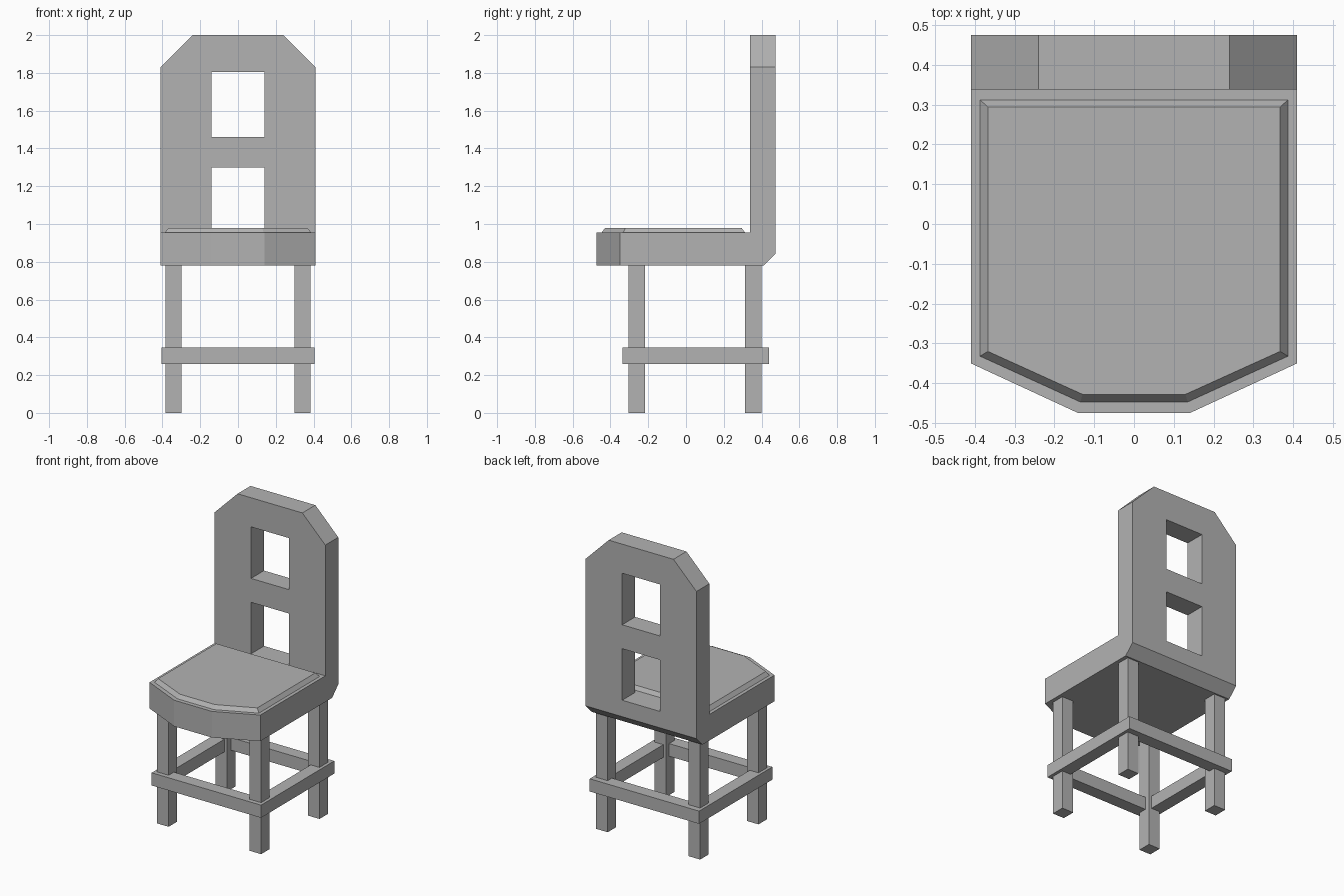
import bpy
import bmesh
from mathutils import Vector

default = bpy.data.objects.get("Cube")
if default:
    bpy.data.objects.remove(default, do_unlink=True)

GREY = (0.45, 0.45, 0.45, 1)
mat = bpy.data.materials.new("plain grey")
mat.use_nodes = True
mat.diffuse_color = GREY
mat.node_tree.nodes["Principled BSDF"].inputs["Base Color"].default_value = GREY


def finish(name, bm):
    bmesh.ops.recalc_face_normals(bm, faces=bm.faces)
    mesh = bpy.data.meshes.new(name)
    bm.to_mesh(mesh)
    bm.free()
    mesh.materials.append(mat)
    obj = bpy.data.objects.new(name, mesh)
    bpy.context.collection.objects.link(obj)
    return obj


def loft(bottom, top):
    """Closed solid between two matching outlines."""
    bm = bmesh.new()
    a = [bm.verts.new(p) for p in bottom]
    b = [bm.verts.new(p) for p in top]
    bm.faces.new(a)
    bm.faces.new(b)
    for i in range(len(a)):
        j = (i + 1) % len(a)
        bm.faces.new((a[i], a[j], b[j], b[i]))
    return bm


def box(name, lo, hi):
    bm = bmesh.new()
    bmesh.ops.create_cube(bm, size=1)
    lo, hi = Vector(lo), Vector(hi)
    for v in bm.verts:
        v.co = (lo + hi) / 2 + v.co * (hi - lo)
    return finish(name, bm)


def seat_outline(side, nose, back, shoulder, front, z):
    half = [(side, back, z), (side, shoulder, z), (nose, front, z)]
    return half + [(-x, y, h) for x, y, h in reversed(half)]


# Seat slab with its lower rear edge cut off at an angle
bm = loft(seat_outline(0.41, 0.14, 0.475, -0.35, -0.475, 0.78),
          seat_outline(0.41, 0.14, 0.475, -0.35, -0.475, 0.955))
rear_edge = [e for e in bm.edges
             if all(v.co.y > 0.4 and v.co.z < 0.8 for v in e.verts)]
bmesh.ops.bevel(bm, geom=rear_edge, offset=0.065, segments=1, affect='EDGES')
finish("seat", bm)

# Thin cushion with sloping edges
finish("cushion", loft(
    seat_outline(0.387, 0.135, 0.312, -0.332, -0.447, 0.955),
    seat_outline(0.367, 0.129, 0.294, -0.32, -0.428, 0.98)))

# Backrest with clipped top corners
half = [(0.41, 0.955), (0.41, 1.83), (0.24, 2.0)]
profile = half + [(-x, z) for x, z in reversed(half)]
backrest = finish("backrest", loft([(x, 0.338, z) for x, z in profile],
                                   [(x, 0.475, z) for x, z in profile]))

# Two openings through the backrest
for low, high in ((0.9, 1.3), (1.46, 1.805)):
    cutter = box("opening_cutter", (-0.14, 0.2, low), (0.14, 0.6, high))
    mod = backrest.modifiers.new("opening", 'BOOLEAN')
    mod.operation = 'DIFFERENCE'
    mod.solver = 'EXACT'
    mod.object = cutter
    bpy.context.view_layer.objects.active = backrest
    bpy.ops.object.modifier_apply(modifier=mod.name)
    bpy.data.objects.remove(cutter, do_unlink=True)

# Legs and side stretchers
for side, s in (("left", 1), ("right", -1)):
    x0, x1 = sorted((s * 0.3, s * 0.385))
    for end, y0, y1 in (("front", -0.305, -0.217), ("back", 0.312, 0.4)):
        box(f"{end}_{side}_leg", (x0, y0, 0), (x1, y1, 0.78))
    x0, x1 = sorted((s * 0.32, s * 0.405))
    box(f"{side}_stretcher", (x0, -0.25, 0.26), (x1, 0.355, 0.345))

# Front and back stretchers
for end, y0 in (("front", -0.335), ("back", 0.355)):
    box(f"{end}_stretcher", (-0.405, y0, 0.26), (0.405, y0 + 0.085, 0.345))
